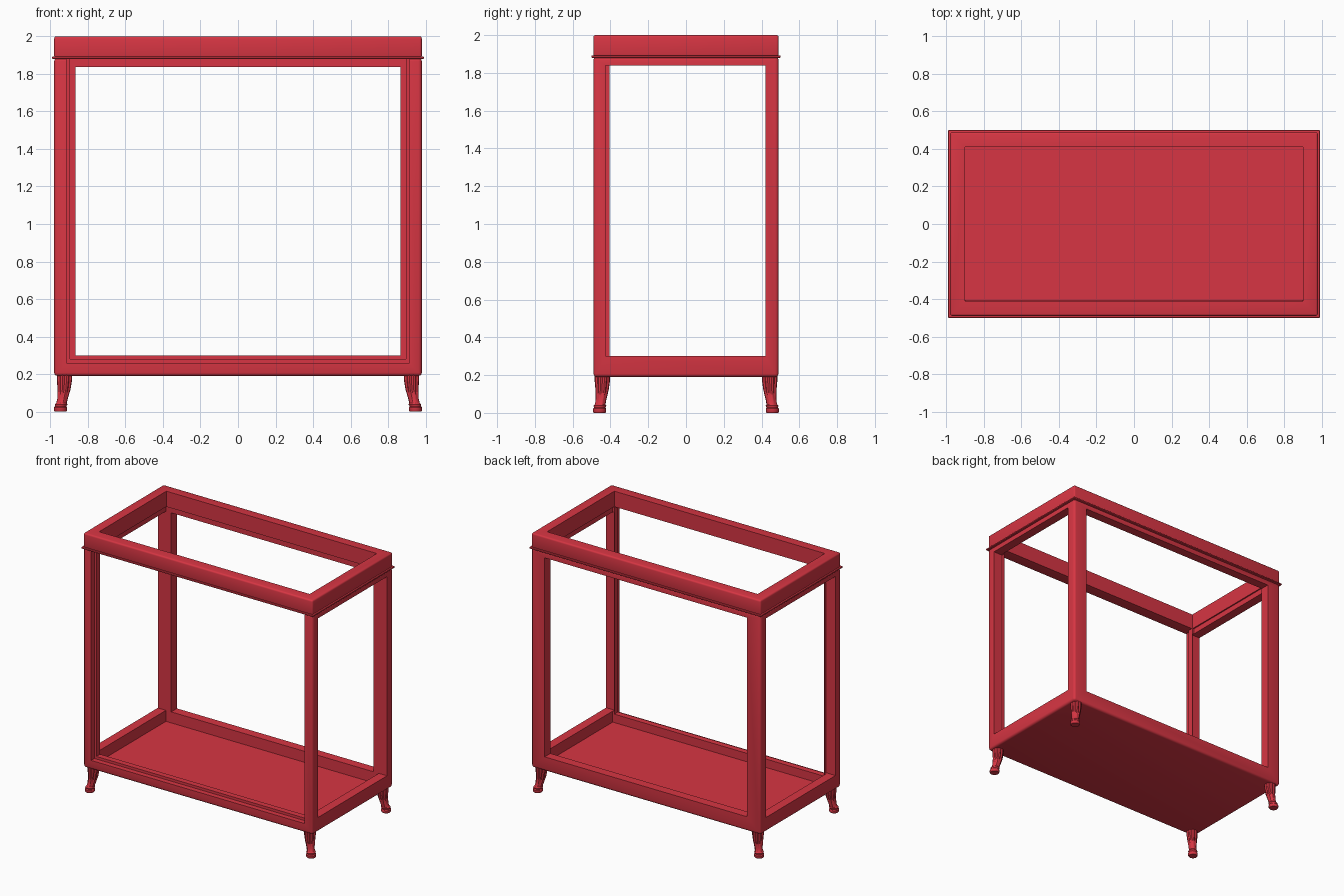
import bpy, bmesh, math
from mathutils import Vector, Matrix

default = bpy.data.objects.get("Cube")
if default:
    bpy.data.objects.remove(default, do_unlink=True)

red = bpy.data.materials.new("red_paint")
red.use_nodes = True
red.diffuse_color = (0.68, 0.036, 0.056, 1)
red.node_tree.nodes["Principled BSDF"].inputs["Base Color"].default_value = red.diffuse_color


def make(name, bm):
    bmesh.ops.recalc_face_normals(bm, faces=bm.faces)
    mesh = bpy.data.meshes.new(name)
    bm.to_mesh(mesh)
    bm.free()
    mesh.materials.append(red)
    obj = bpy.data.objects.new(name, mesh)
    bpy.context.scene.collection.objects.link(obj)
    return obj


def box(name, low, high, bevel=0):
    """Box between two corners, optionally with rounded edges."""
    low, high = Vector(low), Vector(high)
    bm = bmesh.new()
    bmesh.ops.create_cube(bm, size=1)
    bmesh.ops.transform(bm, verts=bm.verts, matrix=Matrix.LocRotScale(
        (low + high) / 2, None, high - low))
    if bevel:
        bmesh.ops.bevel(bm, geom=bm.edges[:], offset=bevel, segments=3,
                        profile=0.5, affect='EDGES')
    return make(name, bm)


def carve(obj, cuts):
    """Subtract a list of boxes, then bake the result and drop the cutters."""
    cutters = []
    for low, high in cuts:
        cutter = box("cutter", low, high)
        cutter.hide_render = True
        mod = obj.modifiers.new("cut", 'BOOLEAN')
        mod.operation, mod.solver, mod.object = 'DIFFERENCE', 'EXACT', cutter
        cutters.append(cutter)
    graph = bpy.context.evaluated_depsgraph_get()
    mesh = bpy.data.meshes.new_from_object(obj.evaluated_get(graph))
    obj.modifiers.clear()
    obj.data = mesh
    for cutter in cutters:
        bpy.data.objects.remove(cutter, do_unlink=True)


def smooth(obj):
    bpy.ops.object.select_all(action='DESELECT')
    obj.select_set(True)
    bpy.context.view_layer.objects.active = obj
    bpy.ops.object.shade_smooth_by_angle(angle=math.radians(35))


# Cabinet shell: tray floor, low rails, corner posts and stepped front opening
W, D, BASE, TOP = 0.98, 0.49, 0.19, 1.885
cabinet = box("cabinet_frame", (-W, -D, BASE), (W, D, TOP), 0.018)
cuts = [
    ((-0.91, -0.405, 0.215), (0.91, 0.42, 2.1)),     # interior
    ((-0.865, 0.3, 0.3), (0.865, 0.6, 1.838)),       # back window
    ((-0.913, -0.6, 0.26), (0.913, -0.45, 2.1)),     # front outer rebate
    ((-0.896, -0.5, 0.28), (0.896, -0.3, 2.1)),      # front inner opening
    ((0.9, -0.425, 0.3), (1.1, 0.42, 1.838)),        # side windows
    ((-1.1, -0.425, 0.3), (-0.9, 0.42, 1.838)),
]
carve(cabinet, cuts)
smooth(cabinet)

# Top band and the thin lip beneath it
for name, grow, low, high, bevel in (("top_band", 0, TOP, 2.0, 0.012),
                                     ("top_lip", 0.011, 1.88, 1.892, 0.004)):
    ring = box(name, (-W - grow, -D - grow, low), (W + grow, D + grow, high), bevel)
    carve(ring, [((-0.9, -0.41, 1.5), (0.9, 0.41, 2.2))])
    smooth(ring)

# Fluted legs: (height, outward drift, radius) from top to toe
LEG = [(0.2, 0, 0.042), (0.17, 0, 0.042), (0.12, 0.002, 0.036),
       (0.07, 0.01, 0.029), (0.045, 0.016, 0.028), (0.038, 0.018, 0.034),
       (0.028, 0.02, 0.03), (0.022, 0.021, 0.035), (0.006, 0.021, 0.035),
       (0, 0.021, 0.031)]
SIDES = 24


def leg(name, sx, sy):
    bm = bmesh.new()
    rings = []
    for z, drift, radius in LEG:
        ring = []
        for i in range(SIDES):
            angle = math.tau * i / SIDES
            flute = 0.84 if i % 3 == 0 and z > 0.045 else 1
            r = radius * flute
            ring.append(bm.verts.new((sx * (0.925 + drift + r * math.cos(angle)),
                                      sy * (0.443 + drift * 0.7 + r * math.sin(angle)), z)))
        rings.append(ring)
    for a, b in zip(rings, rings[1:]):
        for i in range(SIDES):
            j = (i + 1) % SIDES
            bm.faces.new((a[i], a[j], b[j], b[i]))
    bm.faces.new(rings[0])
    bm.faces.new(rings[-1])
    smooth(make(name, bm))


for sx, side in ((1, "left"), (-1, "right")):
    for sy, end in ((-1, "front"), (1, "back")):
        leg(f"{end}_{side}_leg", sx, sy)
